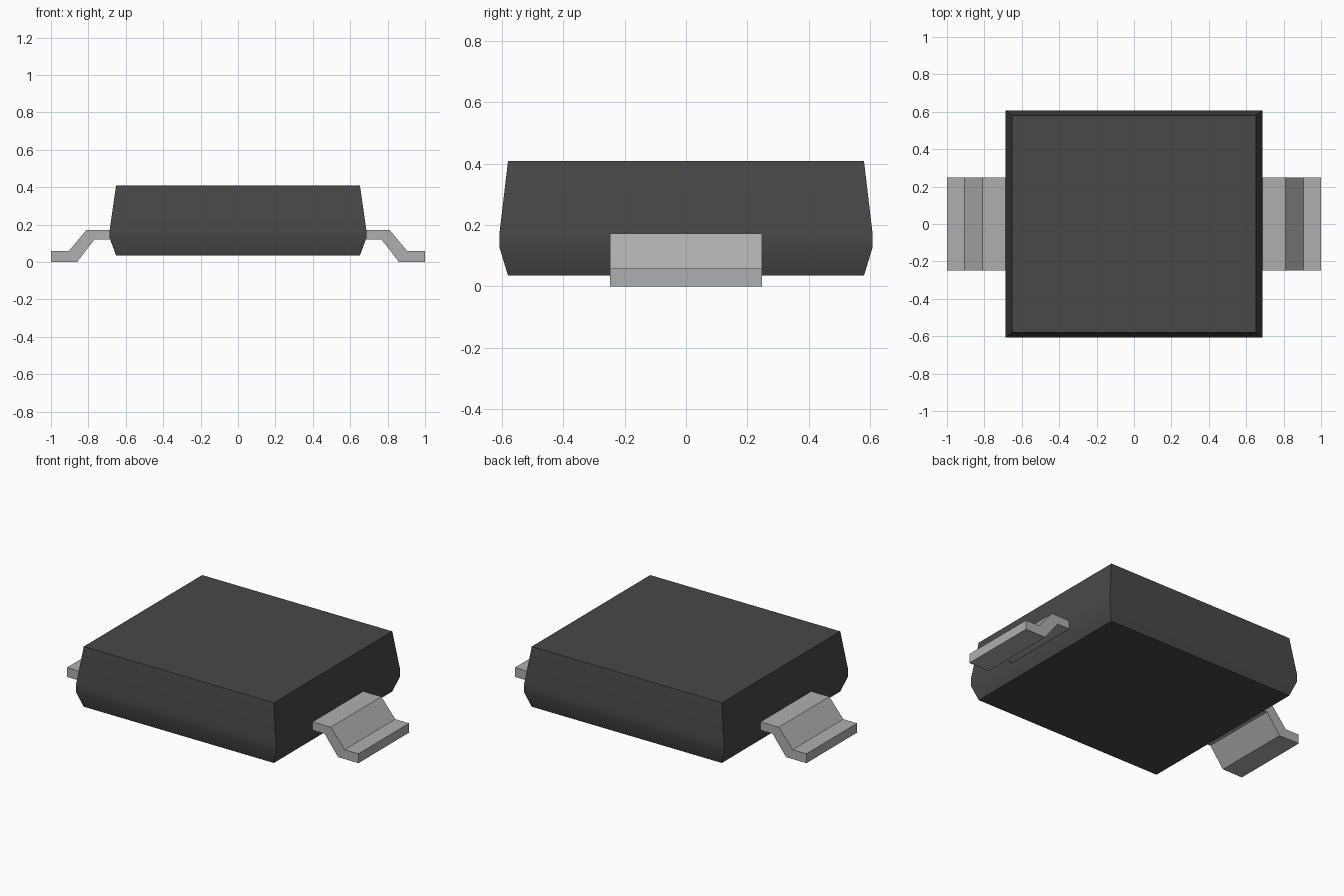
import bpy
import bmesh
import math

cube = bpy.data.objects.get("Cube")
if cube:
    bpy.data.objects.remove(cube, do_unlink=True)


def make_material(name, value, roughness):
    mat = bpy.data.materials.new(name)
    mat.use_nodes = True
    colour = (value, value, value, 1.0)
    mat.diffuse_color = colour
    shader = mat.node_tree.nodes["Principled BSDF"]
    shader.inputs["Base Color"].default_value = colour
    shader.inputs["Roughness"].default_value = roughness
    return mat


def loft(name, rings, mat):
    """Join equal-length vertex rings with quads and cap both ends."""
    bm = bmesh.new()
    loops = [[bm.verts.new(co) for co in ring] for ring in rings]
    n = len(loops[0])
    for a, b in zip(loops, loops[1:]):
        for i in range(n):
            j = (i + 1) % n
            bm.faces.new((a[i], a[j], b[j], b[i]))
    bm.faces.new(loops[0])
    bm.faces.new(loops[-1])
    bmesh.ops.recalc_face_normals(bm, faces=bm.faces)
    mesh = bpy.data.meshes.new(name)
    bm.to_mesh(mesh)
    bm.free()
    mesh.materials.append(mat)
    obj = bpy.data.objects.new(name, mesh)
    bpy.context.collection.objects.link(obj)
    return obj


black = make_material("dark grey plastic", 0.065, 0.6)
metal = make_material("light grey metal", 0.43, 0.4)

# Moulded body: rectangles (half x, half y, z) widening to a waist band
sections = [(0.652, 0.580, 0.035), (0.686, 0.608, 0.127),
            (0.686, 0.608, 0.172), (0.652, 0.580, 0.408)]
body = loft("body", [[(sx * x, sy * y, z) for sx, sy in
                      ((-1, -1), (1, -1), (1, 1), (-1, 1))]
                     for x, y, z in sections], black)

# Soft waist, crisp corners and caps
bpy.ops.object.select_all(action='DESELECT')
body.select_set(True)
bpy.context.view_layer.objects.active = body
bpy.ops.object.shade_smooth_by_angle(angle=math.radians(30))

# Bent flat leads, mirrored on both sides, rooted just inside the body
profile = [(0.66, 0.172), (0.81, 0.172), (0.905, 0.058), (1.0, 0.058),
           (1.0, 0.0), (0.86, 0.0), (0.768, 0.12), (0.66, 0.12)]
for name, side in (("left_lead", 1), ("right_lead", -1)):
    loft(name, [[(side * x, y, z) for x, z in profile]
                for y in (-0.248, 0.248)], metal)
